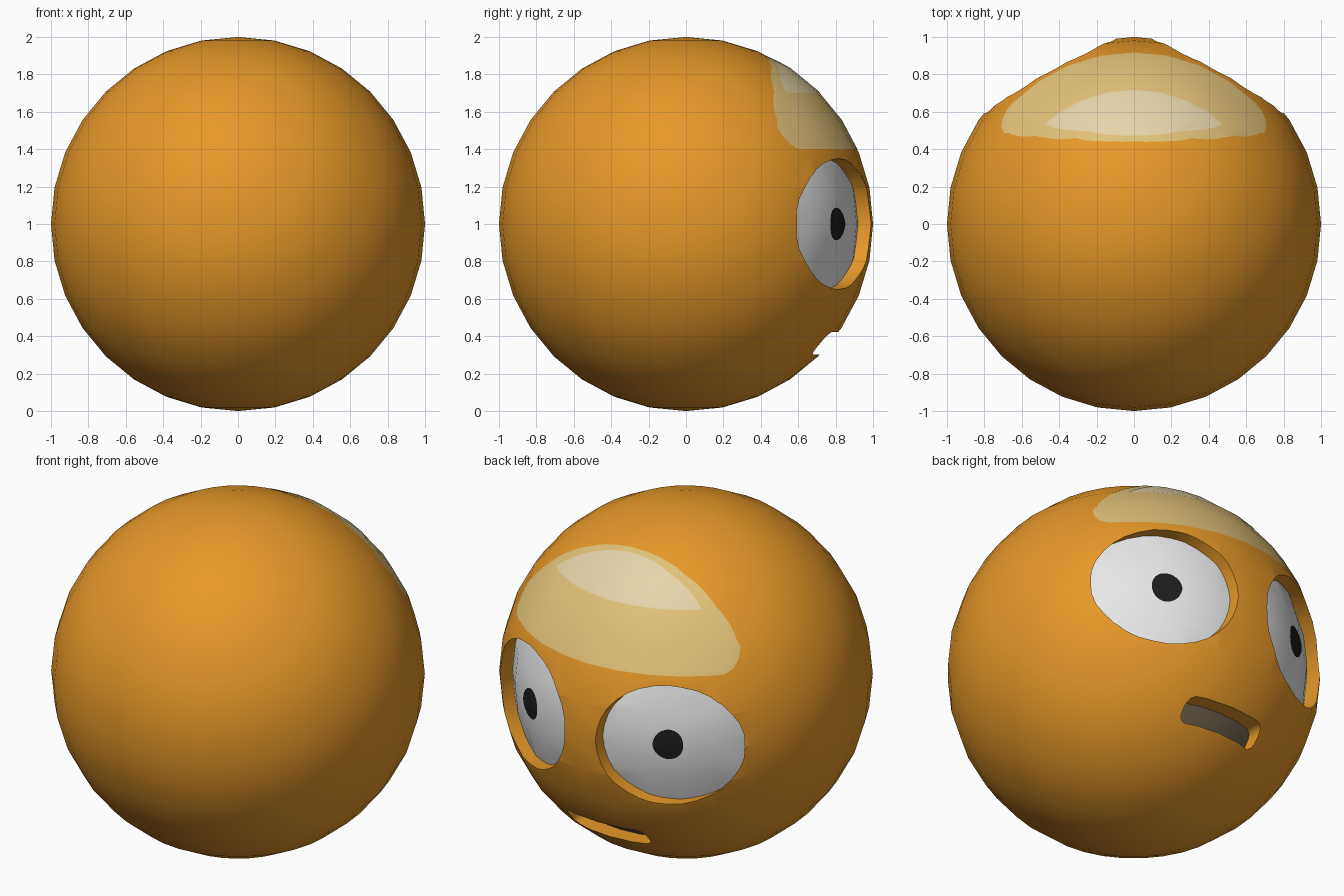
import bpy, bmesh, math

if "Cube" in bpy.data.objects:
    bpy.data.objects.remove(bpy.data.objects["Cube"])

FLOOR = 0.93  # radius of the recessed surface inside the sockets


def material(name, r, g, b):
    m = bpy.data.materials.new(name)
    m.use_nodes = True
    m.diffuse_color = (r, g, b, 1)
    bsdf = next(n for n in m.node_tree.nodes if n.type == 'BSDF_PRINCIPLED')
    bsdf.inputs["Base Color"].default_value = (r, g, b, 1)
    return m


orange = material("orange skin", 0.8, 0.315, 0.022)
white = material("eye white", 0.8, 0.8, 0.8)
black = material("pupil black", 0.012, 0.012, 0.012)
brown = material("mouth brown", 0.17, 0.13, 0.08)
khaki = material("outer shine", 0.76, 0.54, 0.19)
cream = material("inner shine", 0.78, 0.66, 0.39)


def make_object(name, bm):
    bmesh.ops.recalc_face_normals(bm, faces=bm.faces)
    mesh = bpy.data.meshes.new(name)
    bm.to_mesh(mesh)
    bm.free()
    ob = bpy.data.objects.new(name, mesh)
    bpy.context.collection.objects.link(ob)
    return ob


def ball(name, radius):
    bm = bmesh.new()
    bmesh.ops.create_uvsphere(bm, u_segments=32, v_segments=16, radius=radius)
    return make_object(name, bm)


def prism(name, outline):
    """Extrude an x-z outline along y."""
    bm = bmesh.new()
    base = bm.faces.new([bm.verts.new((x, 0.3, z)) for x, z in outline])
    top = bmesh.ops.extrude_face_region(bm, geom=[base])["geom"]
    for v in top:
        if isinstance(v, bmesh.types.BMVert):
            v.co.y = 1.2
    ob = make_object(name, bm)
    ob.hide_render = True
    return ob


def boolean(ob, tool, operation):
    mod = ob.modifiers.new("cut", 'BOOLEAN')
    mod.operation, mod.object, mod.solver = operation, tool, 'EXACT'
    graph = bpy.context.evaluated_depsgraph_get()
    mesh = bpy.data.meshes.new_from_object(ob.evaluated_get(graph))
    ob.modifiers.clear()
    ob.data = mesh
    bpy.data.objects.remove(tool)


def finish(ob, *mats):
    ob.data.materials.clear()
    for m in mats:
        ob.data.materials.append(m)
    ob.location.z = 1
    bpy.ops.object.select_all(action='DESELECT')
    ob.select_set(True)
    bpy.context.view_layer.objects.active = ob
    bpy.ops.object.shade_smooth_by_angle(angle=math.radians(30))


def plate(name, outline, radius, mat):
    """Thin patch of the ball's surface inside an outline."""
    ob = ball(name, radius)
    boolean(ob, prism("plate_cutter", outline), 'INTERSECT')
    bm = bmesh.new()
    bm.from_mesh(ob.data)
    inner = [v for v in bm.verts if v.co.length < 0.975 * radius]
    bmesh.ops.delete(bm, geom=inner, context='VERTS')
    bm.to_mesh(ob.data)
    bm.free()
    finish(ob, mat)


def arc(cx, cz, rx, rz, start, end, steps):
    angles = [math.radians(start + (end - start) * i / steps) for i in range(steps + 1)]
    return [(cx + rx * math.cos(a), cz + rz * math.sin(a)) for a in angles]


def ellipse(cx, rx, rz):
    return arc(cx, 0, rx, rz, 0, 360, 32)[:-1]


# mouth slot with rounded corners
mouth = []
for sx, sz, start in ((1, 1, 0), (-1, 1, 90), (-1, -1, 180), (1, -1, 270)):
    mouth += arc(sx * 0.21, -0.637 + sz * 0.015, 0.045, 0.045, start, start + 90, 5)

# body with two eye sockets and the mouth cut down to a shallow floor
body = ball("body", 1)
for outline in (ellipse(-0.45, 0.35, 0.35), ellipse(0.45, 0.35, 0.35), mouth):
    cutter = prism("socket_cutter", outline)
    boolean(cutter, ball("floor_ball", FLOOR), 'DIFFERENCE')
    boolean(body, cutter, 'DIFFERENCE')
finish(body, orange, white, brown)

# socket floors: white in the eyes, brown in the mouth
for p in body.data.polygons:
    depth = max(body.data.vertices[i].co.length for i in p.vertices)
    p.material_index = 0 if depth > FLOOR + 0.02 else (1 if p.center.z > -0.45 else 2)

# pupils
for side, x in (("left", 0.45), ("right", -0.45)):
    plate(side + "_pupil", ellipse(x, 0.073, 0.087), FLOOR + 0.004, black)

# two-tone shine on the forehead
corner = [(0.68, 0.4), (0.705, 0.425), (0.708, 0.47)]
outer = corner + arc(0, 0, 0.86, 0.895, 36, 144, 24)
outer += [(-x, z) for x, z in reversed(corner)]
plate("outer_shine", outer, 1.002, khaki)
plate("inner_shine", arc(0, 0, 0.79, 0.88, 52.7, 127.3, 16), 1.004, cream)
